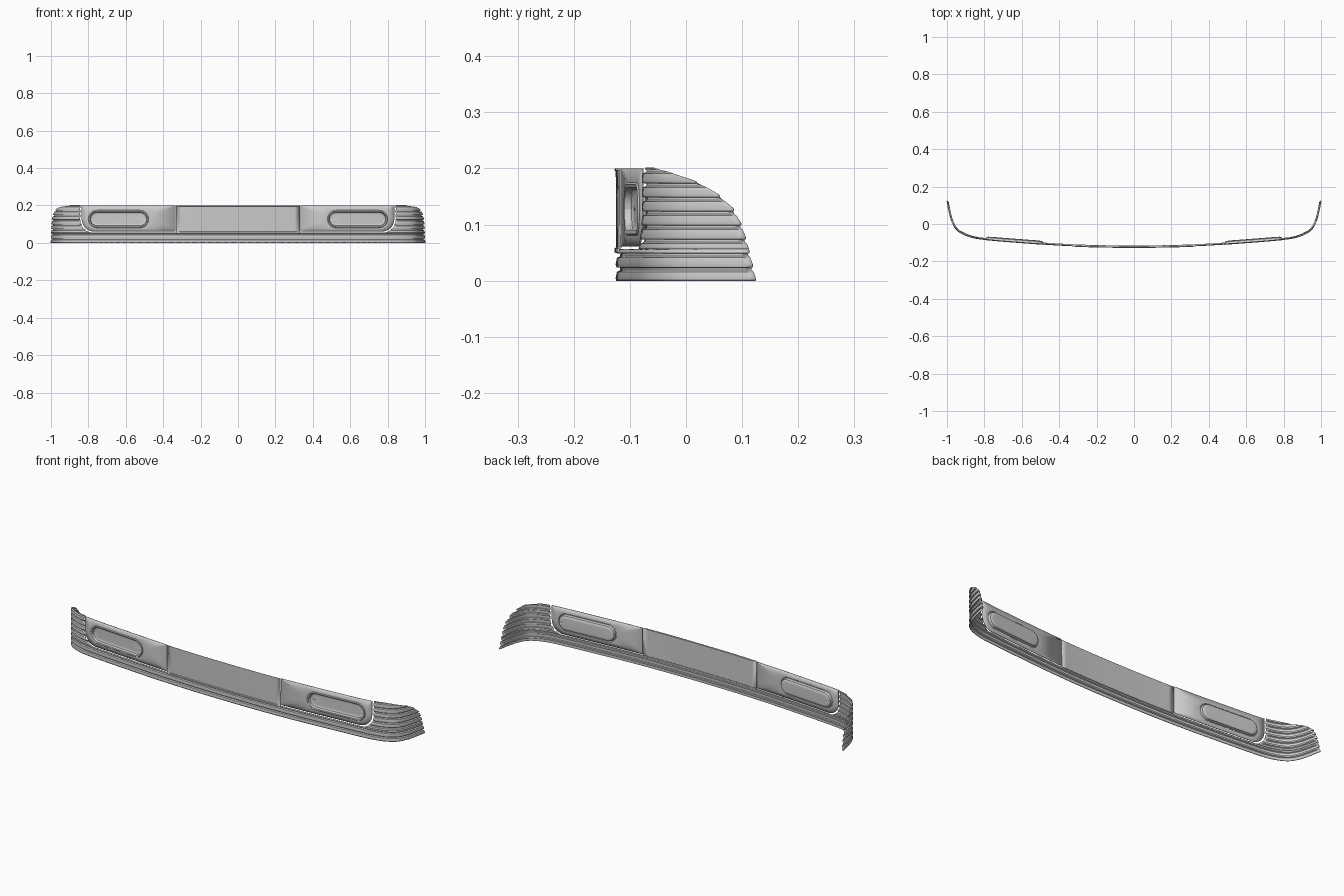
import bpy, bmesh, math
from mathutils import Vector

if "Cube" in bpy.data.objects:
    bpy.data.objects.remove(bpy.data.objects["Cube"])

# Plan curve of the left half, from the centre round the corner to the rear
PLAN = [(0, -.119), (.2, -.117), (.4, -.109), (.6, -.095), (.75, -.083), (.84, -.073),
        (.9, -.056), (.943, -.03), (.968, .01), (.983, .06), (.996, .125)]
# Rear edge of the corner in side elevation: height, y
REAR = [(0, .125), (.06, .111), (.1, .099), (.13, .083), (.16, .05), (.185, 0), (.2, -.055)]
RIB = .025


def plan(u):
    """Smooth point on the plan curve at control-point index u."""
    i = max(0, min(int(u), len(PLAN) - 2))
    t = u - i
    b, c = Vector(PLAN[i]), Vector(PLAN[i + 1])
    a = Vector(PLAN[i - 1]) if i else Vector((-c.x, c.y))
    d = Vector(PLAN[i + 2]) if i + 2 < len(PLAN) else 2 * c - b
    return .5 * (2 * b + (c - a) * t + (2 * a - 5 * b + 4 * c - d) * t ** 2
                 + (3 * b - a - 3 * c + d) * t ** 3)


def find(axis, value):
    lo, hi = 0, len(PLAN) - 1
    for _ in range(30):
        mid = (lo + hi) / 2
        if plan(mid)[axis] < value:
            lo = mid
        else:
            hi = mid
    return lo


def place(u, z, out):
    """Point on the bent sheet, pushed outward by out."""
    e = .01
    t = (plan(min(u + e, len(PLAN) - 1)) - plan(max(u - e, 0))).normalized()
    p = plan(u) + Vector((t.y, -t.x)) * out
    return (max(p.x, 0) if u < e else p.x, p.y, z)


def rear(z):
    for (z0, y0), (z1, y1) in zip(REAR, REAR[1:]):
        if z <= z1:
            return y0 + (y1 - y0) * (z - z0) / (z1 - z0)
    return REAR[-1][1]


def sheet(name, rows, closed=False, thick=.003):
    """Loft rows of points into a thin sheet and mirror it."""
    bm = bmesh.new()
    grid = [[bm.verts.new(p) for p in row] for row in rows]
    n = len(grid[0])
    for a, b in zip(grid, grid[1:]):
        for i in range(n if closed else n - 1):
            j = (i + 1) % n
            bm.faces.new((a[i], a[j], b[j], b[i]))
    bmesh.ops.remove_doubles(bm, verts=bm.verts, dist=.0002)
    me = bpy.data.meshes.new(name)
    bm.to_mesh(me)
    bm.free()
    ob = bpy.data.objects.new(name, me)
    bpy.context.collection.objects.link(ob)
    mirror = ob.modifiers.new("Mirror", "MIRROR")
    mirror.merge_threshold = .0005
    solid = ob.modifiers.new("Thickness", "SOLIDIFY")
    solid.thickness, solid.offset = thick, 0
    bpy.ops.object.select_all(action="DESELECT")
    ob.select_set(True)
    bpy.context.view_layer.objects.active = ob
    bpy.ops.object.shade_smooth_by_angle(angle=math.radians(30))
    return ob


def rib_profile(first, last):
    """Stepped louvre section as (height, offset) pairs."""
    section = [(0, .004), (.004, .005), (.015, .003), (.018, -.003), (.024, -.003)]
    return [(k * RIB + z, o) for k in range(first, last) for z, o in section]


def skirt_rows(profile, start, columns):
    rows = []
    for z, out in profile:
        u0, u1 = find(0, start(z)), find(1, rear(z) + out * .7 - .002)
        rows.append([place(u0 + (u1 - u0) * i / columns, z, out)
                     for i in range(columns + 1)])
    return rows


# Lower ribbed skirt running the whole width
low = rib_profile(0, 2) + [(.05, .004), (.056, .004)]
sheet("lower_skirt", skirt_rows(low, lambda z: 0, 48))


# Ribbed corners beside the panel, following its rounded lower corner
def seam(z):
    r = .07
    drop = max(0, .054 + r - z)
    return .843 - r + math.sqrt(max(0, r * r - drop * drop))


high = [(.056, .004), (.06, .0035), (.065, .003), (.068, -.003), (.074, -.003)]
high += rib_profile(3, 8) + [(.2, 0)]
sheet("ribbed_corner", skirt_rows(high, seam, 24))

# Centre panel with folded lips along its top and bottom edges
lips = [(.05, .002), (.051, .007), (.057, .007), (.059, .004),
        (.196, .005), (.197, .007), (.2, .007)]
edge = find(0, .33)
sheet("centre_panel", [[place(edge * i / 12, z, o) for i in range(13)] for z, o in lips])


def rounded(x0, x1, z0, z1, radii, out):
    """Rounded rectangle on the bent sheet, anticlockwise from lower right."""
    corners = [(x1, z0, -1, 1), (x1, z1, -1, -1), (x0, z1, 1, -1), (x0, z0, 1, 1)]
    flat = []
    for k, ((x, z, sx, sz), r) in enumerate(zip(corners, radii)):
        for i in range(9):
            a = math.pi / 2 * (k - 1 + i / 8)
            flat.append((x + r * (sx + math.cos(a)), z + r * (sz + math.sin(a))))
    ring = []
    for i, (x, z) in enumerate(flat):
        ring.append((x, z))
        if i % 9 == 8:
            nx, nz = flat[(i + 1) % len(flat)]
            ring += [(x + (nx - x) * s / 8, z + (nz - z) * s / 8) for s in range(1, 8)]
    return [place(find(0, x), z, out) for x, z in ring]


# Side panels with a raised rim round a recessed pocket
rings = [rounded(.333, .835, .061, .2, (.065, .001, .001, .001), .003)]
for inset, out in [(-.004, .003), (-.001, .006), (.003, .005), (.006, -.007),
                   (.014, -.011), (.018, -.011), (.0425, -.012)]:
    r = .0426 - inset
    rings.append(rounded(.482 + inset, .796 - inset, .085 + inset, .17 - inset,
                         [r] * 4, out))
sheet("side_panel", rings, closed=True)
